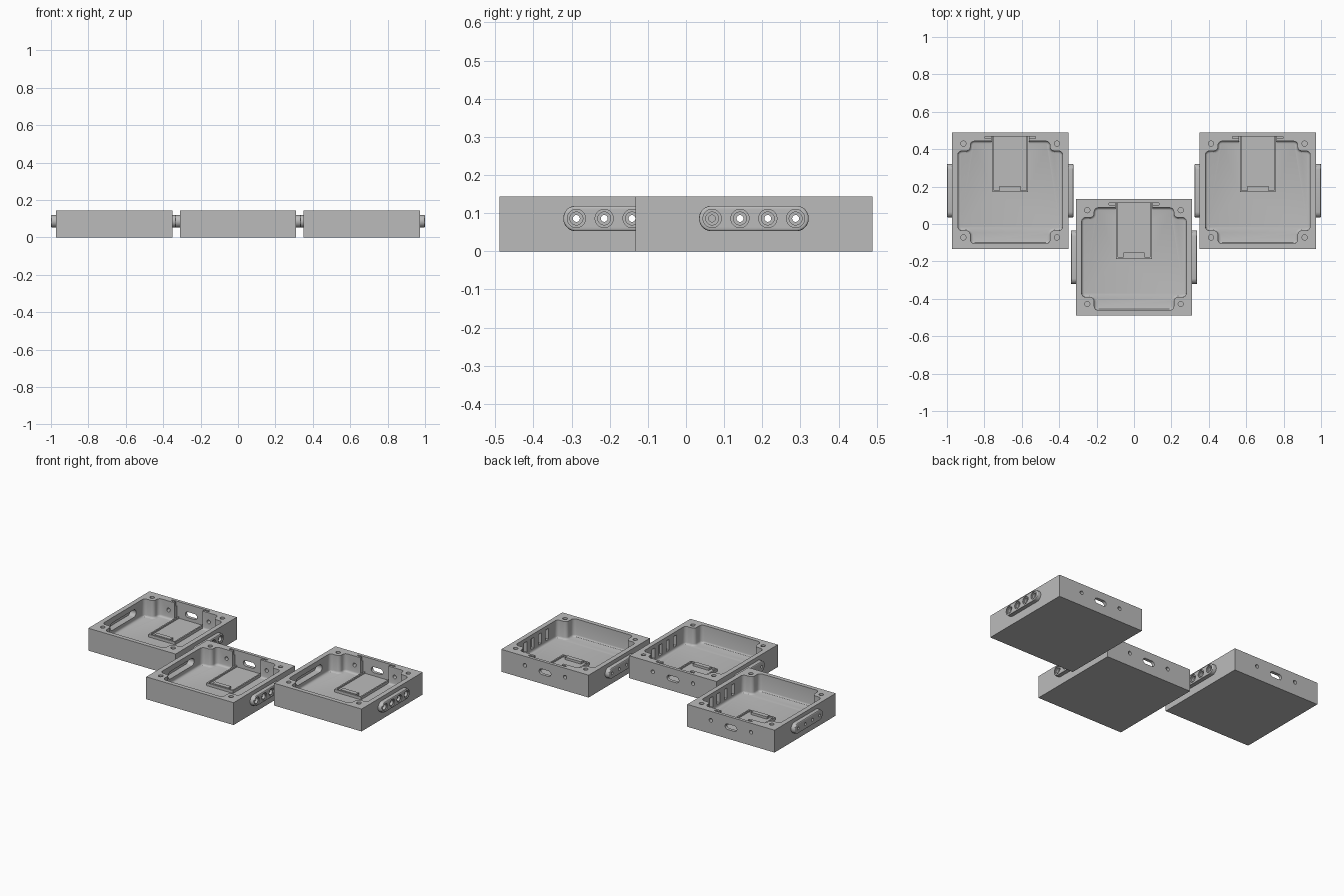
import bpy
import bmesh
from math import cos, sin, pi, copysign
from mathutils import Vector

cube = bpy.data.objects.get("Cube")
if cube:
    bpy.data.objects.remove(cube, do_unlink=True)

HALF, HEIGHT, FLOOR = 0.311, 0.144, 0.03
POD_Z, PITCH = 0.086, 0.073

grey = bpy.data.materials.new("plain_grey")
grey.use_nodes = True
grey.diffuse_color = (0.5, 0.5, 0.5, 1)
grey.node_tree.nodes["Principled BSDF"].inputs["Base Color"].default_value = (0.5, 0.5, 0.5, 1)


def rect(u0, u1, v0, v1):
    return [(u0, v0), (u1, v0), (u1, v1), (u0, v1)]


def stadium(cu, cv, half, r, n=32):
    """Rounded slot outline; a circle when half equals r."""
    angles = [2 * pi * (i + 0.5) / n for i in range(n)]
    return [(cu + copysign(half - r, cos(a)) + r * cos(a), cv + r * sin(a)) for a in angles]


def circle(cu, cv, r):
    return stadium(cu, cv, r, r, 24)


def prism(name, outline, start, end, axis="Z", corner=0, fillet=0):
    """Extrude an outline along an axis, rounding its corners and its end."""
    bm = bmesh.new()
    face = bm.faces.new([bm.verts.new((u, v, start)) for u, v in outline])
    new = bmesh.ops.extrude_face_region(bm, geom=[face])["geom"]
    for v in new:
        if isinstance(v, bmesh.types.BMVert):
            v.co.z = end
    if corner:
        sides = [e for e in bm.edges if abs(e.verts[0].co.z - e.verts[1].co.z) > 1e-5]
        bmesh.ops.bevel(bm, geom=sides, offset=corner, segments=5, profile=0.5, affect="EDGES")
    if fillet:
        rim = [e for e in bm.edges if all(abs(v.co.z - end) < 1e-5 for v in e.verts)]
        bmesh.ops.bevel(bm, geom=rim, offset=fillet, segments=3, profile=0.5, affect="EDGES")
    for v in bm.verts:
        u, t, w = v.co
        v.co = {"X": Vector((w, u, t)), "Y": Vector((u, w, t)), "Z": Vector((u, t, w))}[axis]
    bmesh.ops.recalc_face_normals(bm, faces=bm.faces)
    mesh = bpy.data.meshes.new(name)
    bm.to_mesh(mesh)
    bm.free()
    obj = bpy.data.objects.new(name, mesh)
    bpy.context.collection.objects.link(obj)
    return obj


helpers = []
body = prism("tray_body", rect(-HALF, HALF, -HALF, HALF), 0, HEIGHT)


def combine(operation, *args, **kwargs):
    tool = prism("helper", *args, **kwargs)
    tool.hide_render = True
    helpers.append(tool)
    mod = body.modifiers.new("step", "BOOLEAN")
    mod.operation, mod.solver, mod.object = operation, "EXACT", tool


def add(*args, **kwargs):
    combine("UNION", *args, **kwargs)


def cut(*args, **kwargs):
    combine("DIFFERENCE", *args, **kwargs)


# Connector pods on both sides
for side in (-1, 1):
    add(stadium(0, POD_Z, 0.144, 0.0335), side * 0.295, side * 0.338, axis="X", fillet=0.006)

# Main cavity, stepping in around the four corner screw bosses
a, b, front, back = 0.28, 0.213, -0.283, 0.265
cut([(-b, front), (b, front), (b, -b), (a, -b), (a, b), (b, b),
     (b, back), (-b, back), (-b, b), (-a, b), (-a, -b), (-b, -b)],
    0.2, FLOOR, corner=0.022, fillet=0.013)

# Thinned rear wall with narrow pockets under the rim
cut(rect(-0.1, 0.1, 0.2, 0.291), 0.2, FLOOR)
cut(rect(-0.135, 0.135, 0.28, 0.291), 0.2, 0.115)

# Board cradle with raised rim and front stop
add(rect(-0.095, 0.095, -0.008, 0.3), 0.015, 0.048)
cut(rect(-0.086, 0.086, 0.001, 0.291), 0.2, 0.038)
add(rect(-0.056, 0.056, -0.002, 0.026), 0.02, 0.053)

# Corner screw holes
for x in (-0.25, 0.25):
    for y in (-0.25, 0.252):
        cut(circle(x, y, 0.014), 0.2, 0.05)

# Rear port and its two screw holes
cut(stadium(0, 0.077, 0.042, 0.018), 0.27, 0.35, axis="Y")
for x in (-0.143, 0.143):
    cut(circle(x, 0.086, 0.012), 0.24, 0.35, axis="Y")

# Hollow behind the right pod
cut(stadium(0, POD_Z, 0.132, 0.024), -0.25, -0.322, axis="X")

# Contact holes: stepped sockets on the left, plain holes on the right
for i in range(4):
    y = (i - 1.5) * PITCH
    cut(circle(y, POD_Z, 0.009), -0.36, -0.25, axis="X")
    cut(circle(y, POD_Z, 0.009), 0.25, 0.36, axis="X")
    cut(circle(y, POD_Z, 0.024), 0.36, 0.332, axis="X")
    cut(circle(y, POD_Z, 0.017), 0.36, 0.315, axis="X")
    cut(rect(y - 0.015, y + 0.015, 0.052, 0.12), 0.25, 0.3, axis="X")

# Bake the finished tray, then drop the helpers
depsgraph = bpy.context.evaluated_depsgraph_get()
mesh = bpy.data.meshes.new_from_object(body.evaluated_get(depsgraph))
body.modifiers.clear()
body.data = mesh
for tool in helpers:
    bpy.data.objects.remove(tool, do_unlink=True)
mesh.materials.clear()
mesh.materials.append(grey)
for poly in mesh.polygons:
    poly.material_index = 0

bpy.ops.object.select_all(action="DESELECT")
body.select_set(True)
bpy.context.view_layer.objects.active = body
bpy.ops.object.shade_smooth_by_angle(angle=pi / 6)

# Three identical trays in a staggered row
body.name = "front_tray"
body.location = (0, -0.178, 0)
for name, x in (("right_tray", -0.662), ("left_tray", 0.662)):
    tray = bpy.data.objects.new(name, mesh)
    tray.location = (x, 0.178, 0)
    bpy.context.collection.objects.link(tray)
